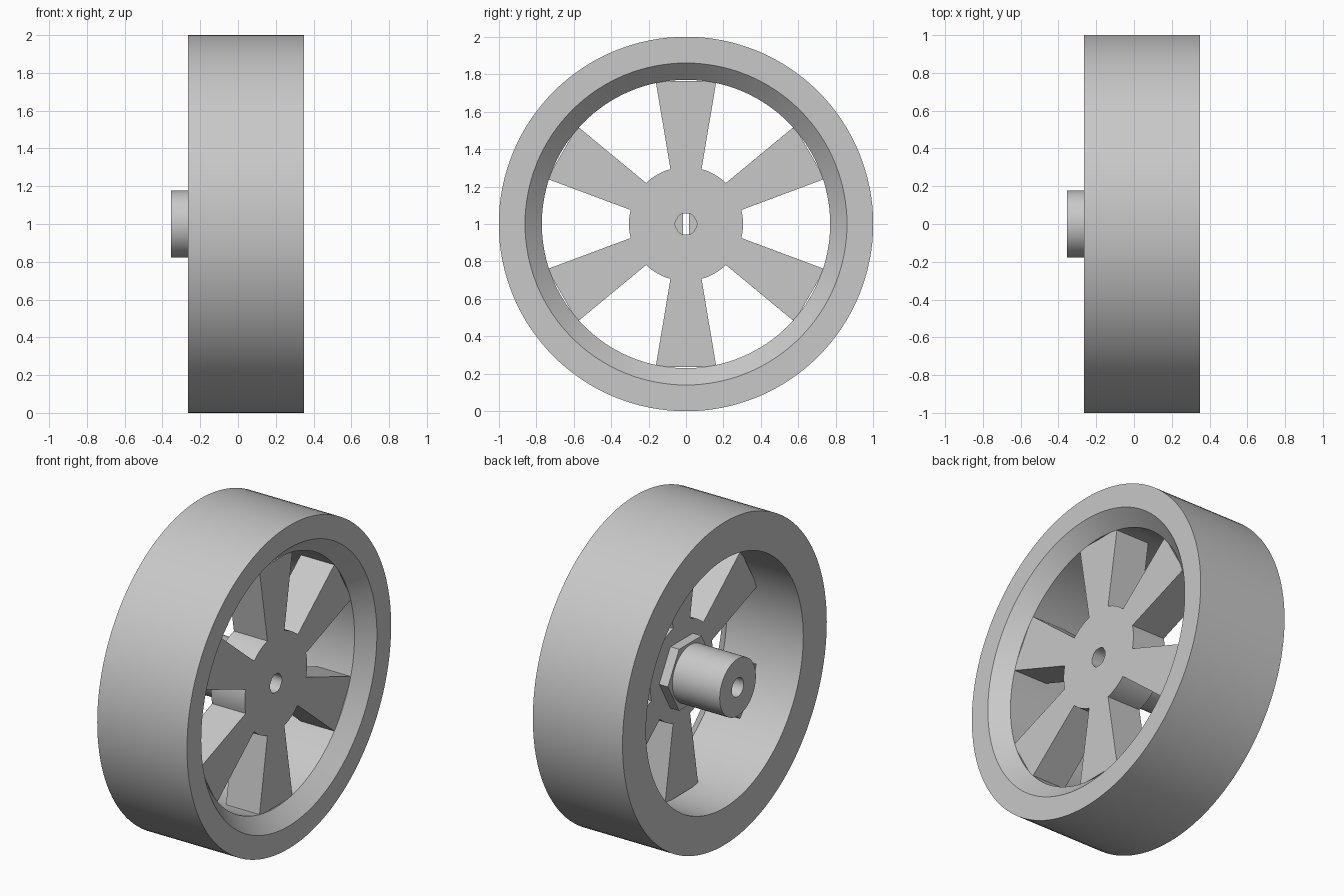
import bpy, bmesh
from math import sin, cos, pi, asin, sqrt, radians

cube = bpy.data.objects.get("Cube")
if cube:
    bpy.data.objects.remove(cube, do_unlink=True)

AXLE_Z = 1.0
FACE_X, BACK_X = 0.26, 0.03       # spoke plate front and back
BORE, HUB, HOLE = 0.77, 0.305, 0.058

grey = bpy.data.materials.new("light_grey")
grey.use_nodes = True
colour = (0.58, 0.58, 0.58, 1)
grey.diffuse_color = colour
grey.node_tree.nodes["Principled BSDF"].inputs["Base Color"].default_value = colour


def polar(x, r, a):
    return (x, r * cos(a), AXLE_Z + r * sin(a))


def finish(bm, name, smooth=True):
    bmesh.ops.recalc_face_normals(bm, faces=bm.faces)
    mesh = bpy.data.meshes.new(name)
    bm.to_mesh(mesh)
    bm.free()
    mesh.materials.append(grey)
    obj = bpy.data.objects.new(name, mesh)
    bpy.context.collection.objects.link(obj)
    if smooth:
        bpy.ops.object.select_all(action='DESELECT')
        obj.select_set(True)
        bpy.context.view_layer.objects.active = obj
        bpy.ops.object.shade_smooth_by_angle(angle=radians(30))
    return obj


def lathe(name, profile, segments=128, smooth=True):
    """Spin a closed (x, radius) profile around the axle."""
    bm = bmesh.new()
    rings = [[bm.verts.new(polar(x, r, 2 * pi * i / segments)) for x, r in profile]
             for i in range(segments)]
    n = len(profile)
    for i in range(segments):
        a, b = rings[i], rings[(i + 1) % segments]
        for j in range(n):
            k = (j + 1) % n
            bm.faces.new((a[j], a[k], b[k], b[j]))
    return finish(bm, name, smooth)


# Rim with a bevelled lip on the outer face
lathe("rim", [(-0.265, 1), (0.35, 1), (0.35, 0.86), (FACE_X, BORE), (-0.265, BORE)])

# Hub disc and six tapered spokes, drawn flat and extruded
bm = bmesh.new()
root_w, tip_w, tip_r = 0.083, 0.162, BORE + 0.01
root_a, tip_a = asin(root_w / HUB), asin(tip_w / tip_r)
outer, inner, spokes = [], [], []
ARC = 8
for s in range(6):
    mid = radians(30 + 60 * s)
    gap = pi / 3 - 2 * root_a
    angles = [mid - root_a] + [mid + root_a + gap * i / ARC for i in range(ARC)]
    for a in angles:
        outer.append(bm.verts.new(polar(FACE_X, HUB, a)))
        inner.append(bm.verts.new(polar(FACE_X, HOLE, a)))
    tips = [bm.verts.new(polar(FACE_X, tip_r, mid + d)) for d in (tip_a, -tip_a)]
    spokes.append((outer[-ARC - 1], outer[-ARC], *tips))
for i in range(len(outer)):
    k = (i + 1) % len(outer)
    bm.faces.new((inner[i], outer[i], outer[k], inner[k]))
for quad in spokes:
    bm.faces.new(quad)
ext = bmesh.ops.extrude_face_region(bm, geom=bm.faces[:], use_keep_orig=True)
moved = [v for v in ext["geom"] if isinstance(v, bmesh.types.BMVert)]
bmesh.ops.translate(bm, verts=moved, vec=(BACK_X - FACE_X, 0, 0))
finish(bm, "hub_and_spokes")

# Axle sleeve and its six-sided collar
lathe("axle_sleeve", [(-0.355, HOLE), (-0.355, 0.177), (BACK_X, 0.177), (BACK_X, HOLE)], 64)
lathe("hex_collar", [(-0.03, 0.14), (-0.03, 0.22), (BACK_X, 0.22), (BACK_X, 0.14)], 6, False)

# Flats that narrow the axle hole to a slot
for side, label in ((1, "left"), (-1, "right")):
    bm = bmesh.new()
    bmesh.ops.create_cube(bm, size=1)
    for v in bm.verts:
        v.co = (0.05 + v.co.x * 0.2, side * 0.042 + v.co.y * 0.05, AXLE_Z + v.co.z * 0.12)
    finish(bm, "axle_flat_" + label, False)
